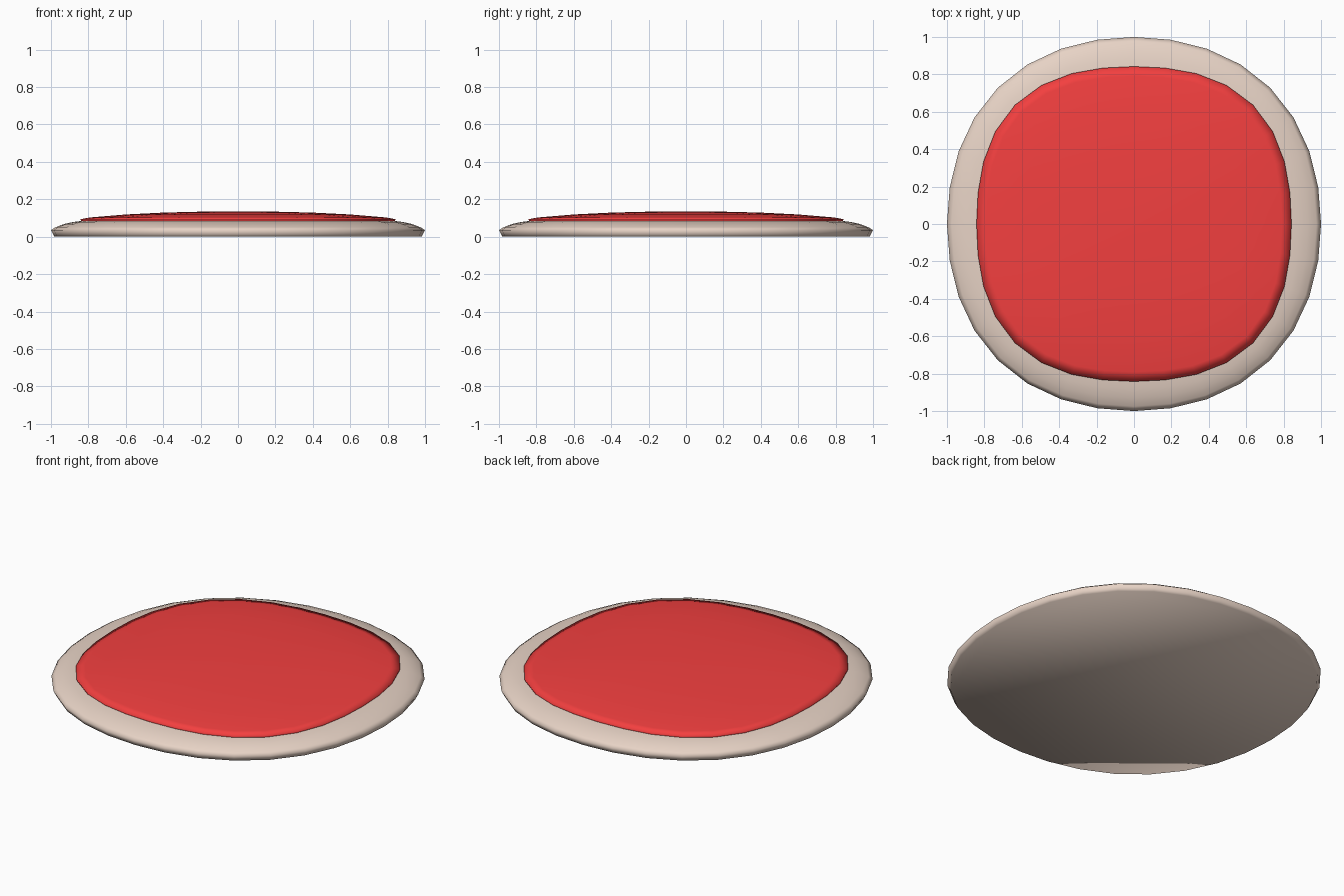
import bpy, bmesh, math

if "Cube" in bpy.data.objects:
    bpy.data.objects.remove(bpy.data.objects["Cube"])

SIDES = 32


def material(name, color):
    m = bpy.data.materials.new(name)
    m.diffuse_color = (*color, 1)
    m.use_nodes = True
    m.node_tree.nodes["Principled BSDF"].inputs["Base Color"].default_value = m.diffuse_color
    return m


def rounded_disc(name, profile, mat, base_cap=False, top_center=None):
    """Stack rings of (radius, height, squareness) into one skin."""
    bm = bmesh.new()
    rings = []
    for radius, z, q in profile:
        ring = []
        for i in range(SIDES):
            a = 2 * math.pi * i / SIDES
            r = radius * (1 + q * math.sin(2 * a) ** 2)
            ring.append(bm.verts.new((r * math.cos(a), r * math.sin(a), z)))
        rings.append(ring)
    for lo, hi in zip(rings, rings[1:]):
        for i in range(SIDES):
            j = (i + 1) % SIDES
            bm.faces.new((lo[i], lo[j], hi[j], hi[i]))
    if base_cap:
        bm.faces.new(rings[0][::-1])
    if top_center is not None:
        c = bm.verts.new((0, 0, top_center))
        for i in range(SIDES):
            bm.faces.new((rings[-1][i], rings[-1][(i + 1) % SIDES], c))
    for f in bm.faces:
        f.smooth = True
    me = bpy.data.meshes.new(name)
    bm.to_mesh(me)
    bm.free()
    me.materials.append(mat)
    ob = bpy.data.objects.new(name, me)
    bpy.context.collection.objects.link(ob)
    return ob


# Pale base with flat underside and rounded rim
rounded_disc("base_rim", [
    (0.982, 0.0, 0.03), (0.988, 0.012, 0.03), (1.0, 0.035, 0.03),
    (0.975, 0.051, 0.035), (0.93, 0.068, 0.045), (0.88, 0.079, 0.06),
    (0.838, 0.084, 0.069),
], material("pale_tan", (0.80, 0.65, 0.56)), base_cap=True)

# Red domed top with a small raised edge
rounded_disc("red_top", [
    (0.838, 0.083, 0.069), (0.842, 0.094, 0.069), (0.79, 0.103, 0.075),
    (0.6, 0.119, 0.08), (0.4, 0.129, 0.08), (0.2, 0.134, 0.08),
], material("red", (0.9, 0.05, 0.05)), top_center=0.136)
